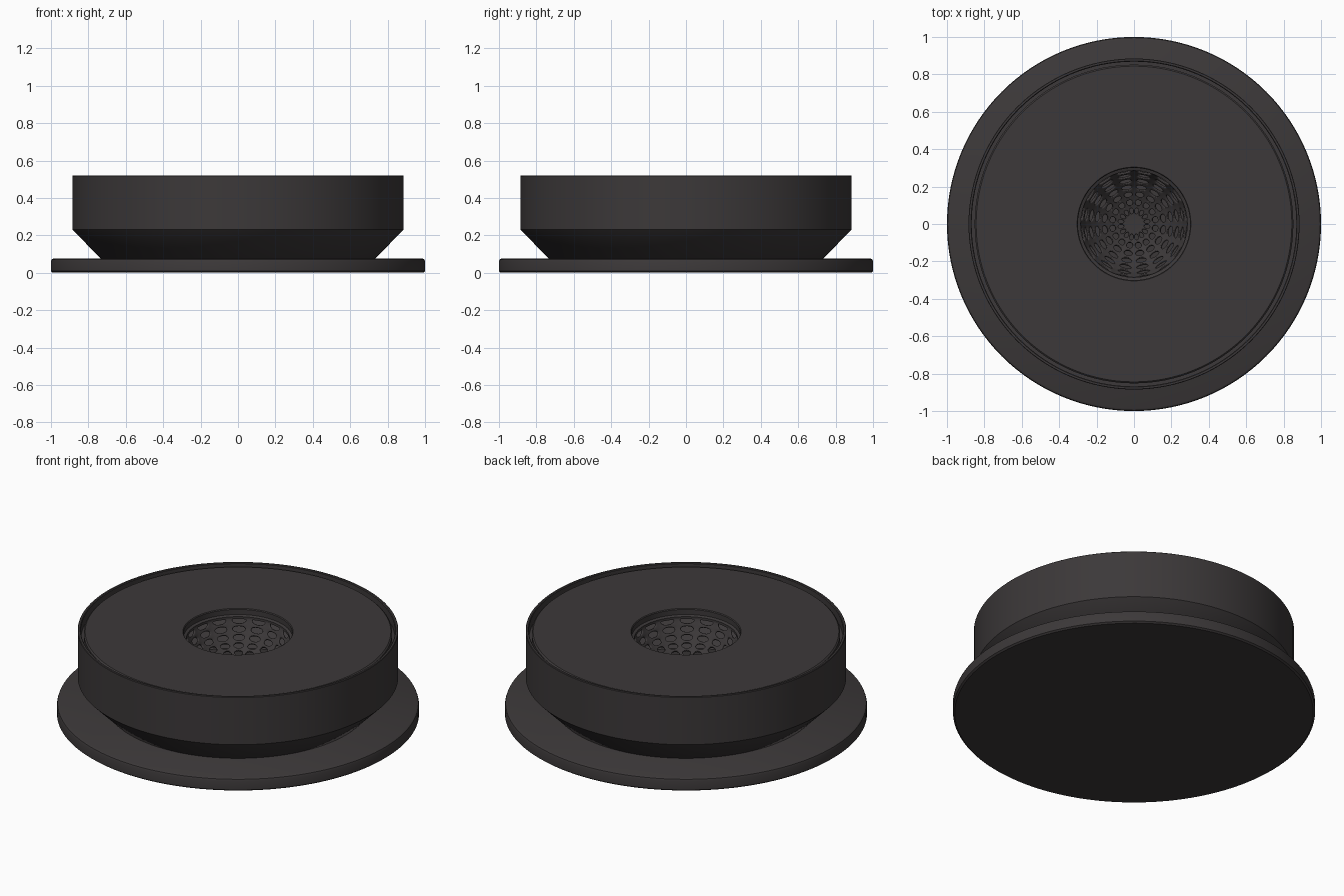
import bpy, bmesh
from math import sin, cos, pi, atan, radians
from mathutils import Vector

if "Cube" in bpy.data.objects:
    bpy.data.objects.remove(bpy.data.objects["Cube"])

mat = bpy.data.materials.new("charcoal")
mat.diffuse_color = (0.045, 0.04, 0.041, 1)
mat.use_nodes = True
mat.node_tree.nodes["Principled BSDF"].inputs["Base Color"].default_value = mat.diffuse_color


def finish(name, bm):
    bmesh.ops.remove_doubles(bm, verts=bm.verts, dist=1e-5)
    bmesh.ops.recalc_face_normals(bm, faces=bm.faces)
    me = bpy.data.meshes.new(name)
    bm.to_mesh(me)
    bm.free()
    ob = bpy.data.objects.new(name, me)
    bpy.context.collection.objects.link(ob)
    me.materials.append(mat)
    bpy.ops.object.select_all(action='DESELECT')
    ob.select_set(True)
    bpy.context.view_layer.objects.active = ob
    bpy.ops.object.shade_smooth_by_angle(angle=radians(35))
    return ob


def lathe(name, profile, closed=False, steps=128):
    """Spin an (r, z) profile around the z axis."""
    bm = bmesh.new()
    vs = [bm.verts.new((r, 0, z)) for r, z in profile]
    pairs = list(zip(vs, vs[1:])) + ([(vs[-1], vs[0])] if closed else [])
    edges = [bm.edges.new(p) for p in pairs]
    bmesh.ops.spin(bm, geom=vs + edges, cent=(0, 0, 0), axis=(0, 0, 1),
                   angle=2 * pi, steps=steps, use_merge=True)
    return finish(name, bm)


# Wide base disc with softened edges
lathe("base_disc", [(0, 0), (0.99, 0), (1, 0.008), (1, 0.06), (0.996, 0.071),
                    (0.985, 0.077), (0, 0.077)])

# Hollow body: flared foot, straight wall, thin rim, shelf for the top plate
lathe("body_shell", [(0.70, 0.07), (0.735, 0.077), (0.885, 0.23), (0.885, 0.517),
                     (0.882, 0.52), (0.872, 0.52), (0.868, 0.516), (0.868, 0.46),
                     (0.80, 0.46), (0.80, 0.44), (0.86, 0.42), (0.86, 0.24),
                     (0.71, 0.085)], closed=True)

# Top plate with a central opening
lathe("top_plate", [(0.30, 0.455), (0.30, 0.502), (0.304, 0.507), (0.844, 0.507),
                    (0.852, 0.50), (0.852, 0.455)], closed=True)

# Perforated bowl set in the opening
SPOKES, RINGS, RIM, DEPTH, Z = 16, 7, 0.30, 0.21, 0.465
sweep = 2 * atan(DEPTH / RIM)
radius = RIM / sin(sweep)


def bowl_point(ring, spoke):
    t = sweep * (ring + 1) / (RINGS + 1)
    a = 2 * pi * spoke / SPOKES
    return Vector((radius * sin(t) * cos(a), radius * sin(t) * sin(a),
                   Z - DEPTH + radius * (1 - cos(t))))


bm = bmesh.new()
for i in range(RINGS):
    for j in range(SPOKES):
        outer = [bowl_point(i, j), bowl_point(i + 1, j),
                 bowl_point(i + 1, j + 1), bowl_point(i, j + 1)]
        mid = sum(outer, Vector()) / 4
        inner = [p.lerp(mid, 0.28) for p in outer]
        for k in range(4):
            n = (k + 1) % 4
            bm.faces.new([bm.verts.new(p) for p in
                          (outer[k], outer[n], inner[n], inner[k])])
bm.faces.new([bm.verts.new(bowl_point(0, j)) for j in range(SPOKES)])
bowl = finish("strainer_bowl", bm)
solid = bowl.modifiers.new("thickness", 'SOLIDIFY')
solid.thickness = 0.014
solid.offset = 0
sub = bowl.modifiers.new("round_holes", 'SUBSURF')
sub.levels = sub.render_levels = 2

# Ring joining the bowl to the plate
lathe("strainer_rim", [(0.285, 0.45), (0.285, 0.465), (0.302, 0.472),
                       (0.302, 0.45)], closed=True, steps=96)
